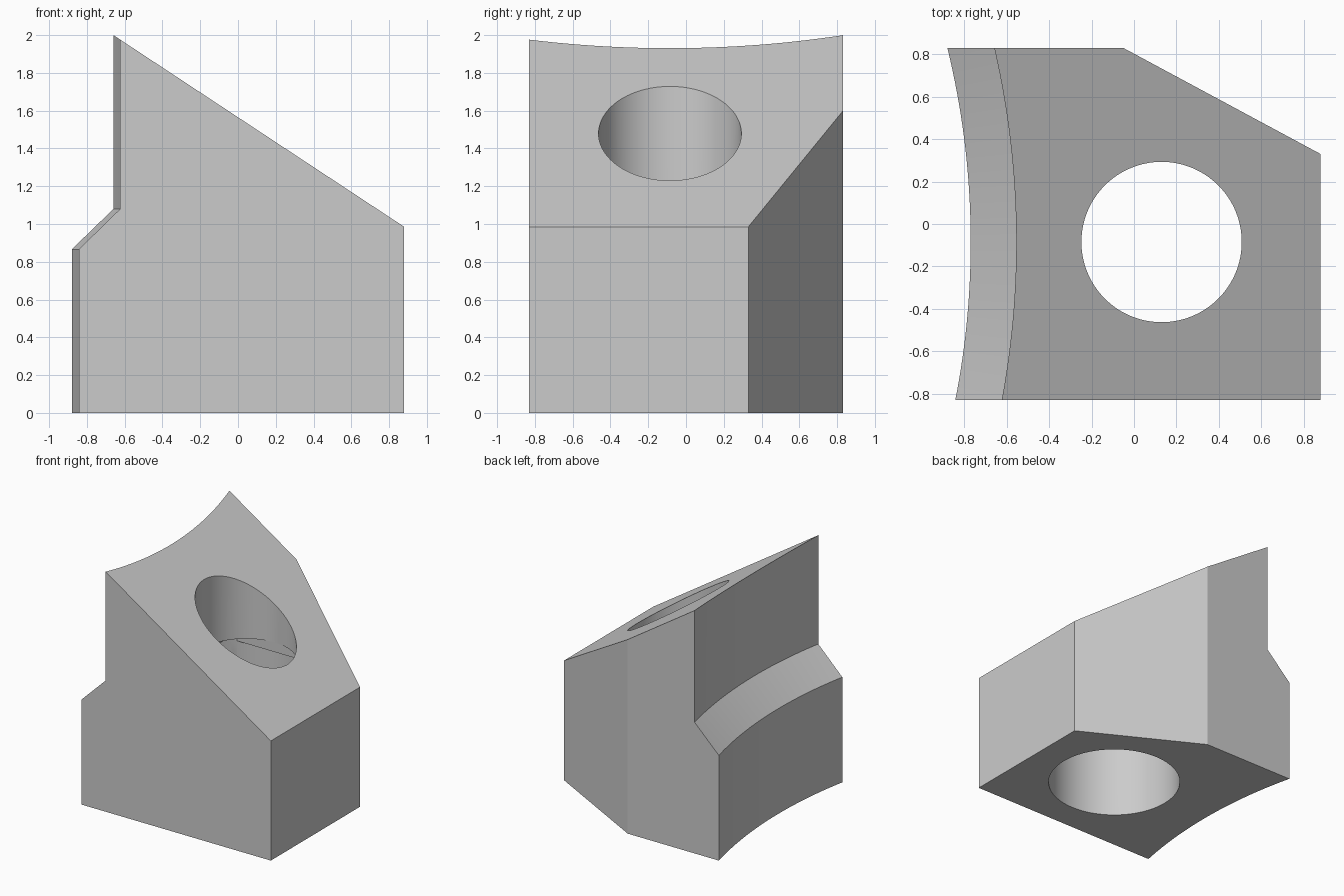
import bpy
import bmesh
import math
from mathutils import Matrix, Vector

old = bpy.data.objects.get("Cube")
if old:
    bpy.data.objects.remove(old, do_unlink=True)

GREY = (0.6, 0.6, 0.6, 1.0)
mat = bpy.data.materials.new("plain grey")
mat.use_nodes = True
mat.diffuse_color = GREY
mat.node_tree.nodes["Principled BSDF"].inputs["Base Color"].default_value = GREY

BORE = Vector((0.13, -0.085))      # axis of the bore
BORE_R, RECESS_R = 0.378, 0.51
ARC_X, LOW_R, HIGH_R = -4.63, 3.86, 4.075   # axis and radii of the concave side


def to_object(bm, name):
    bmesh.ops.recalc_face_normals(bm, faces=bm.faces)
    mesh = bpy.data.meshes.new(name)
    bm.to_mesh(mesh)
    bm.free()
    mesh.materials.append(mat)
    ob = bpy.data.objects.new(name, mesh)
    bpy.context.collection.objects.link(ob)
    return ob


def prism(name, outline, direction):
    """Extrude a closed outline of 3D points along a direction."""
    bm = bmesh.new()
    face = bm.faces.new([bm.verts.new(p) for p in outline])
    new = bmesh.ops.extrude_face_region(bm, geom=[face])["geom"]
    bmesh.ops.translate(bm, vec=direction,
                        verts=[v for v in new if isinstance(v, bmesh.types.BMVert)])
    return to_object(bm, name)


def lathe(name, profile, centre, steps):
    """Stack of rings (radius, height) around a vertical axis, capped at both ends."""
    bm = bmesh.new()
    rings = []
    for r, z in profile:
        rings.append([bm.verts.new((centre[0] + r * math.cos(a), centre[1] + r * math.sin(a), z))
                      for a in (math.tau * i / steps for i in range(steps))])
    for low, high in zip(rings, rings[1:]):
        for i in range(steps):
            j = (i + 1) % steps
            bm.faces.new((low[i], low[j], high[j], high[i]))
    bm.faces.new(rings[0])
    bm.faces.new(rings[-1])
    return to_object(bm, name)


def box(name, half_x, half_y, low, high):
    bm = bmesh.new()
    bmesh.ops.create_cube(bm, size=1, matrix=Matrix.Translation((*BORE, (low + high) / 2))
                          @ Matrix.Diagonal((2 * half_x, 2 * half_y, high - low, 1)))
    return to_object(bm, name)


def combine(target, cutter, operation):
    cutter.hide_render = True
    mod = target.modifiers.new("cut", 'BOOLEAN')
    mod.operation = operation
    mod.solver = 'EXACT'
    mod.object = cutter
    bpy.context.view_layer.objects.active = target
    bpy.ops.object.modifier_apply(modifier=mod.name)
    bpy.data.objects.remove(cutter, do_unlink=True)


# Block with one bevelled back corner
plan = [(-1, -0.83), (0.88, -0.83), (0.88, 0.33), (-0.05, 0.83), (-1, 0.83)]
block = prism("angled_block", [(x, y, 0) for x, y in plan], (0, 0, 2.4))

# Sloping top
combine(block, prism("slope_cutter", [(-1.66, -2, 2.659), (1.66, -2, 0.471),
                                      (1.66, -2, 3), (-1.66, -2, 3)], (0, 4, 0)), 'DIFFERENCE')

# Concave stepped side
combine(block, lathe("concave_cutter", [(LOW_R, -0.5), (LOW_R, 0.866),
                                        (HIGH_R, 1.08), (HIGH_R, 3)],
                     (ARC_X, BORE.y), 480), 'DIFFERENCE')

# Through bore with a wider recess below
combine(block, lathe("bore_cutter", [(BORE_R, -0.5), (BORE_R, 3)], BORE, 128), 'DIFFERENCE')
combine(block, lathe("recess_cutter", [(RECESS_R, -0.5), (RECESS_R, 1.087)], BORE, 128), 'DIFFERENCE')

# Slot and square steps between recess and bore
for half_x, low, high in ((0.7, 1.0, 1.126), (BORE_R, 1.0, 1.165)):
    step = box("step_cutter", half_x, BORE_R, low, high)
    combine(step, lathe("step_limit", [(RECESS_R, 0.5), (RECESS_R, 1.5)], BORE, 128), 'INTERSECT')
    combine(block, step, 'DIFFERENCE')

# Smooth curved walls, crisp edges
bpy.ops.object.select_all(action='DESELECT')
block.select_set(True)
bpy.context.view_layer.objects.active = block
bpy.ops.object.shade_smooth_by_angle(angle=math.radians(20))
